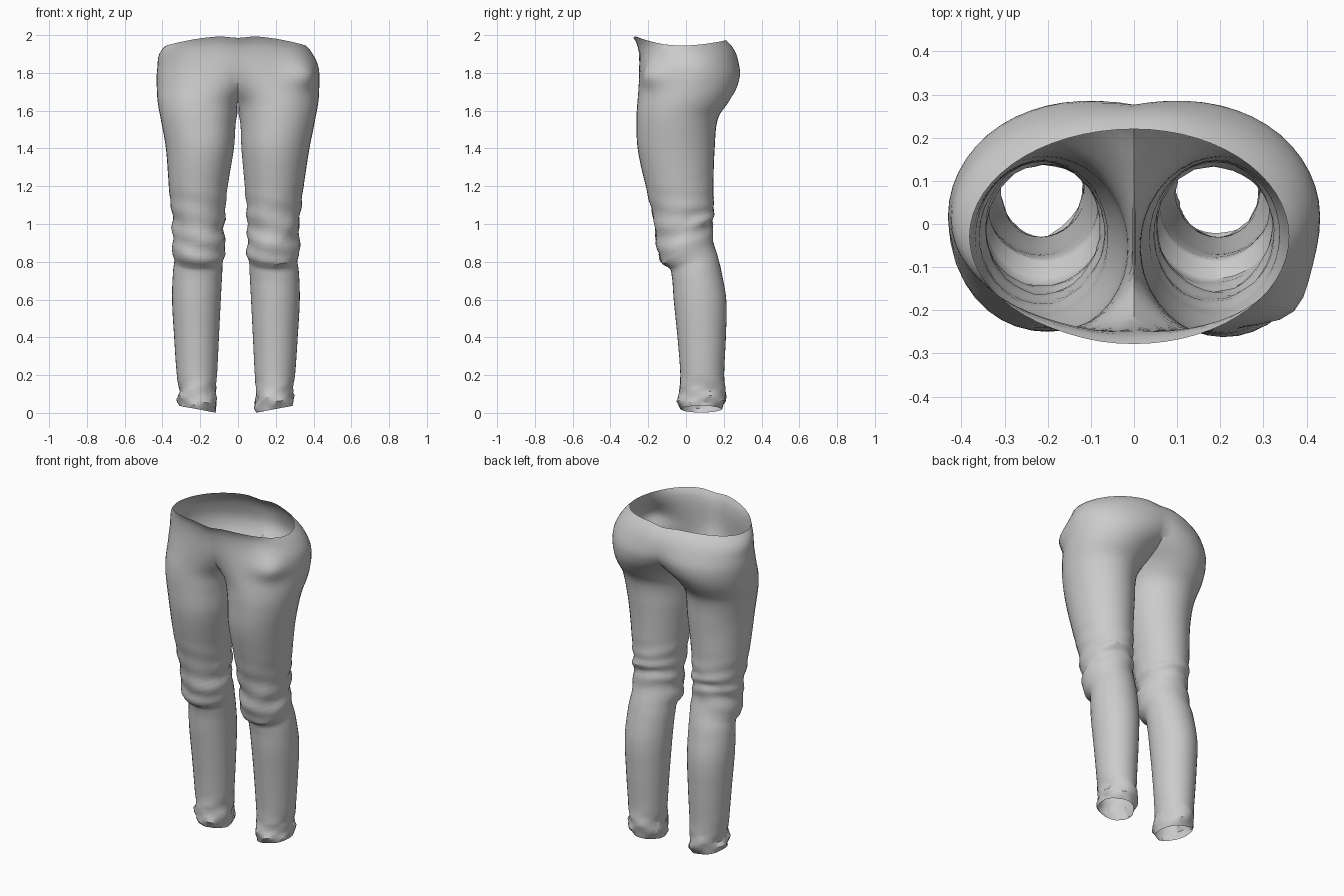
import bpy, bmesh, math, random

if "Cube" in bpy.data.objects:
    bpy.data.objects.remove(bpy.data.objects["Cube"])

random.seed(4)

# Section table for one side: height, inner x, outer x, front y, back y
ROWS = [
    (0.02, .110, .302, -.025, .185), (0.06, .100, .308, -.042, .207),
    (0.11, .107, .300, -.035, .208), (0.20, .100, .313, -.030, .202),
    (0.40, .090, .327, -.045, .211), (0.60, .080, .338, -.065, .213),
    (0.75, .072, .333, -.075, .182), (0.81, .068, .325, -.088, .160),
    (0.84, .057, .337, -.125, .147), (0.92, .060, .335, -.150, .138),
    (1.02, .060, .337, -.165, .146), (1.20, .045, .357, -.213, .145),
    (1.40, .020, .380, -.256, .152), (1.56, .008, .410, -.262, .170),
    (1.65, -.028, .426, -.257, .228),
    (1.72, -.112, .430, -.251, .268), (1.80, -.230, .430, -.248, .286),
    (1.88, -.350, .415, -.250, .268), (1.925, -.388, .390, -.264, .240),
    (1.945, -.370, .370, -.278, .220)]
CROTCH = 1.65
OUTER, INNER = 30, 10          # segments on the outside and inside of a leg


def bell(v, centre, width):
    return math.exp(-((v - centre) / width) ** 2)


def fade(v, lo, hi):
    t = min(1, max(0, (v - lo) / (hi - lo)))
    return t * t * (3 - 2 * t)


def slope(i, c):
    a, b = ROWS[max(0, i - 1)], ROWS[min(len(ROWS) - 1, i + 1)]
    return (b[c] - a[c]) / (b[0] - a[0])


def section(i, t):
    """Smooth interpolation between table rows i and i+1."""
    p, q = ROWS[i], ROWS[i + 1]
    h = q[0] - p[0]
    out = [p[0] + h * t]
    for c in range(1, 5):
        out.append((2*t**3 - 3*t*t + 1) * p[c] + (t**3 - 2*t*t + t) * h * slope(i, c)
                   + (3*t*t - 2*t**3) * q[c] + (t**3 - t*t) * h * slope(i + 1, c))
    return out


def sections():
    out = []
    for i in range(len(ROWS) - 1):
        n = max(1, round((ROWS[i + 1][0] - ROWS[i][0]) / 0.022))
        out += [section(i, k / n) for k in range(n)]
    return out + [list(ROWS[-1])]


def half_angle(s):
    cx, rx = (s[1] + s[2]) / 2, (s[2] - s[1]) / 2
    return math.acos(max(-1, min(1, -cx / rx)))


def point(s, ang, side, seam, above):
    z, x0, x1, y0, y1 = s
    c, n = math.cos(ang), math.sin(ang)
    knee, hem = bell(z, .98, .14), bell(z, .07, .07)
    # Fabric folds at the knee and ankle
    fold = .0055 * knee * math.sin(z * 62 + 2.2 * math.sin(ang + side) + side)
    fold += .003 * knee * math.sin(z * 35 - 3 * ang + side)
    fold += .006 * hem * math.sin(3 * ang + z * 60 + side * 2)
    fold += .004 * hem * math.sin(5 * ang - z * 90 + side)
    fold += random.uniform(-.0025, .0025) * max(.7 * knee, hem)
    x = (x0 + x1) / 2 + ((x1 - x0) / 2 + fold) * c
    y = (y0 + y1) / 2 + ((y1 - y0) / 2 + fold) * n
    # Tilted knee folds, slanted hem and wavy waist rim
    zz = z + .06 * n * bell(z, .90, .16) + .018 * c * bell(z, .02, .07)
    zz += fade(z, 1.8, 1.945) * n * n * (.052 if n < 0 else .03)
    zz -= fade(z, 1.85, 1.945) * .012 * bell(x, 0, .06) * abs(n)
    # Small differences between the two sides
    x -= side * .011 * (1 - fade(z, 1.1, 1.5))
    x *= 1 - side * .03 * fade(z, 1.82, 1.92)
    if side > 0:
        bump = bell(x, .34, .10) * bell(y, -.18, .10) * bell(z, 1.79, .07)
        x += .032 * bump
        y -= .034 * bump
    elif n < 0:
        y -= .014 * n * bell(z, 1.6, .3) * fade(x, .05, .2)
    if seam:
        x = 0
    elif not above:
        x = max(x, .003)
    return (side * x, y, zz)


def build_side(bm, side):
    a0 = half_angle(next(s for s in ROWS if s[0] == CROTCH))
    prev = None
    for s in sections():
        at, above = abs(s[0] - CROTCH) < 1e-6, s[0] > CROTCH + 1e-6
        a = half_angle(s) if above else a0
        ring = [bm.verts.new(point(s, -a + 2 * a * k / OUTER, side,
                                   (at or above) and k in (0, OUTER), above))
                for k in range(OUTER + 1)]
        if not above:
            ring += [bm.verts.new(point(s, a + (2 * math.pi - 2 * a) * k / INNER,
                                        side, at, above)) for k in range(1, INNER)]
        if prev:
            n = OUTER if above else OUTER + INNER
            for k in range(n):
                j = k + 1 if above else (k + 1) % n
                f = [prev[k], prev[j], ring[j], ring[k]]
                bm.faces.new(f if side > 0 else f[::-1])
        prev = ring


# Trousers: two legs joined along the centre seam, open at waist and hems
bm = bmesh.new()
for side in (1, -1):
    build_side(bm, side)
bmesh.ops.remove_doubles(bm, verts=[v for v in bm.verts if abs(v.co.x) < 1e-5], dist=1e-3)
mesh = bpy.data.meshes.new("trousers")
bm.to_mesh(mesh)
bm.free()
trousers = bpy.data.objects.new("trousers", mesh)
bpy.context.collection.objects.link(trousers)
bpy.context.view_layer.objects.active = trousers
trousers.select_set(True)
bpy.ops.object.shade_smooth_by_angle(angle=math.radians(35))
